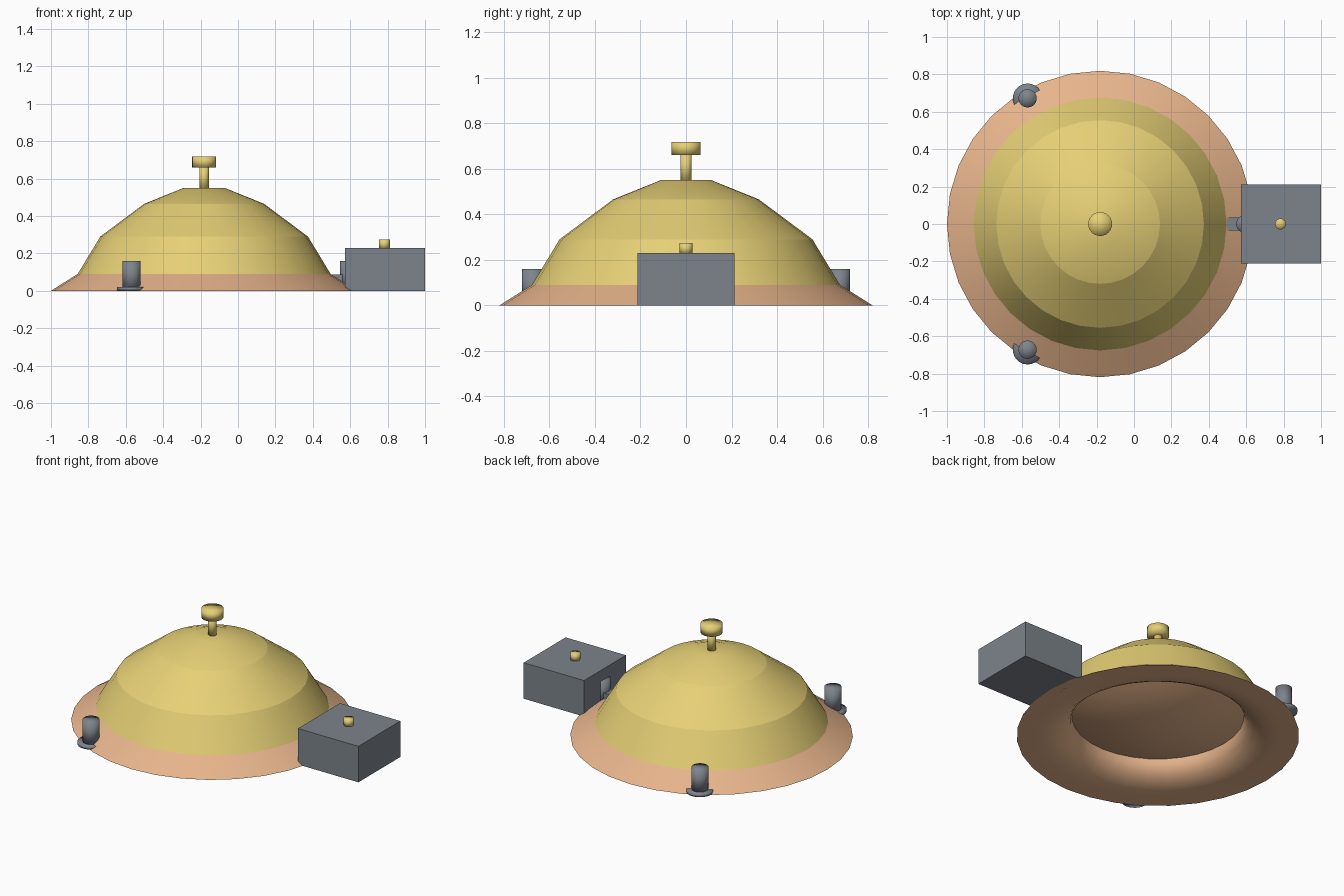
import bpy, bmesh, math
from mathutils import Vector

if "Cube" in bpy.data.objects:
    bpy.data.objects.remove(bpy.data.objects["Cube"])

AXIS_X = -0.181  # centre line of the dome


def material(name, rgb):
    mat = bpy.data.materials.new(name)
    mat.use_nodes = True
    mat.diffuse_color = (*rgb, 1)
    mat.node_tree.nodes["Principled BSDF"].inputs["Base Color"].default_value = (*rgb, 1)
    return mat


BRASS = material("brass", (0.79, 0.63, 0.18))
COPPER = material("copper", (0.80, 0.46, 0.26))
GREY = material("slate grey", (0.205, 0.23, 0.26))


def finish(name, bm, mat, smooth_angle):
    mesh = bpy.data.meshes.new(name)
    bm.to_mesh(mesh)
    bm.free()
    mesh.materials.append(mat)
    obj = bpy.data.objects.new(name, mesh)
    bpy.context.collection.objects.link(obj)
    if smooth_angle:
        bpy.ops.object.select_all(action='DESELECT')
        obj.select_set(True)
        bpy.context.view_layer.objects.active = obj
        bpy.ops.object.shade_smooth_by_angle(angle=math.radians(smooth_angle))


def lathe(name, profile, mat, x=AXIS_X, y=0, sides=32, smooth_angle=13):
    """Spin (radius, height) points around a vertical axis."""
    bm = bmesh.new()
    verts = [bm.verts.new((r, 0, z)) for r, z in profile]
    edges = [bm.edges.new(pair) for pair in zip(verts, verts[1:])]
    bmesh.ops.spin(bm, geom=verts + edges, cent=(0, 0, 0), axis=(0, 0, 1),
                   angle=math.tau, steps=sides, use_duplicate=False)
    bmesh.ops.remove_doubles(bm, verts=bm.verts, dist=0.0001)
    bmesh.ops.recalc_face_normals(bm, faces=bm.faces)
    # An open shell has no inside to test, so turn it by its highest face
    top = max(bm.faces, key=lambda f: f.calc_center_median().z)
    if top.normal.z < 0:
        bmesh.ops.reverse_faces(bm, faces=bm.faces)
    bmesh.ops.translate(bm, verts=bm.verts, vec=(x, y, 0))
    finish(name, bm, mat, smooth_angle)


def cylinder(name, radius, z0, z1, mat, x=AXIS_X, y=0):
    lathe(name, [(0, z0), (radius, z0), (radius, z1), (0, z1)], mat, x, y, 24, 180)


def box(name, low, high, mat):
    low, high = Vector(low), Vector(high)
    bm = bmesh.new()
    bmesh.ops.create_cube(bm, size=1)
    bmesh.ops.scale(bm, verts=bm.verts, vec=high - low)
    bmesh.ops.translate(bm, verts=bm.verts, vec=(low + high) / 2)
    finish(name, bm, mat, 0)


# Stepped dome with a softly shaded crown
lathe("dome", [(0.676, 0.09), (0.555, 0.29), (0.32, 0.465)], BRASS)
lathe("dome_crown", [(0.32, 0.465), (0.11, 0.55), (0, 0.55)], BRASS, smooth_angle=30)

# Sloped copper flange above
lathe("flange", [(0.676, 0.09), (0.819, 0)], COPPER)

# Copper underside: flat rim curling up to a throat, closed by a shallow bulge
steps = [math.radians(15 * i) for i in range(7)]
throat = [(0.70 - 0.20 * math.sin(a), 0.13 - 0.13 * math.cos(a)) for a in steps]
bulge = [(0.5 * (1 - i / 6), 0.13 - 0.1 * (1 - (1 - i / 6) ** 2)) for i in range(1, 7)]
lathe("copper_underside", [(0.819, 0)] + throat + bulge, COPPER, smooth_angle=40)

# Plunger on top of the dome
cylinder("plunger_stem", 0.025, 0.54, 0.67, BRASS)
cylinder("plunger_knob", 0.064, 0.66, 0.718, BRASS)

# Three posts with feet around the rim
for i, place in enumerate(("left", "back_right", "front_right")):
    angle = math.tau * i / 3
    x, y = AXIS_X + 0.776 * math.cos(angle), 0.776 * math.sin(angle)
    cylinder(place + "_post", 0.049, 0.005, 0.16, GREY, x, y)
    cylinder(place + "_foot", 0.079, 0.002, 0.02, GREY, x, y)

# Control box with its button and the link to the dome
box("control_box", (0.573, -0.212, 0), (1, 0.212, 0.23), GREY)
cylinder("box_button", 0.029, 0.225, 0.273, BRASS, 0.783)
box("box_link", (0.495, -0.034, 0.03), (0.58, 0.034, 0.088), GREY)
